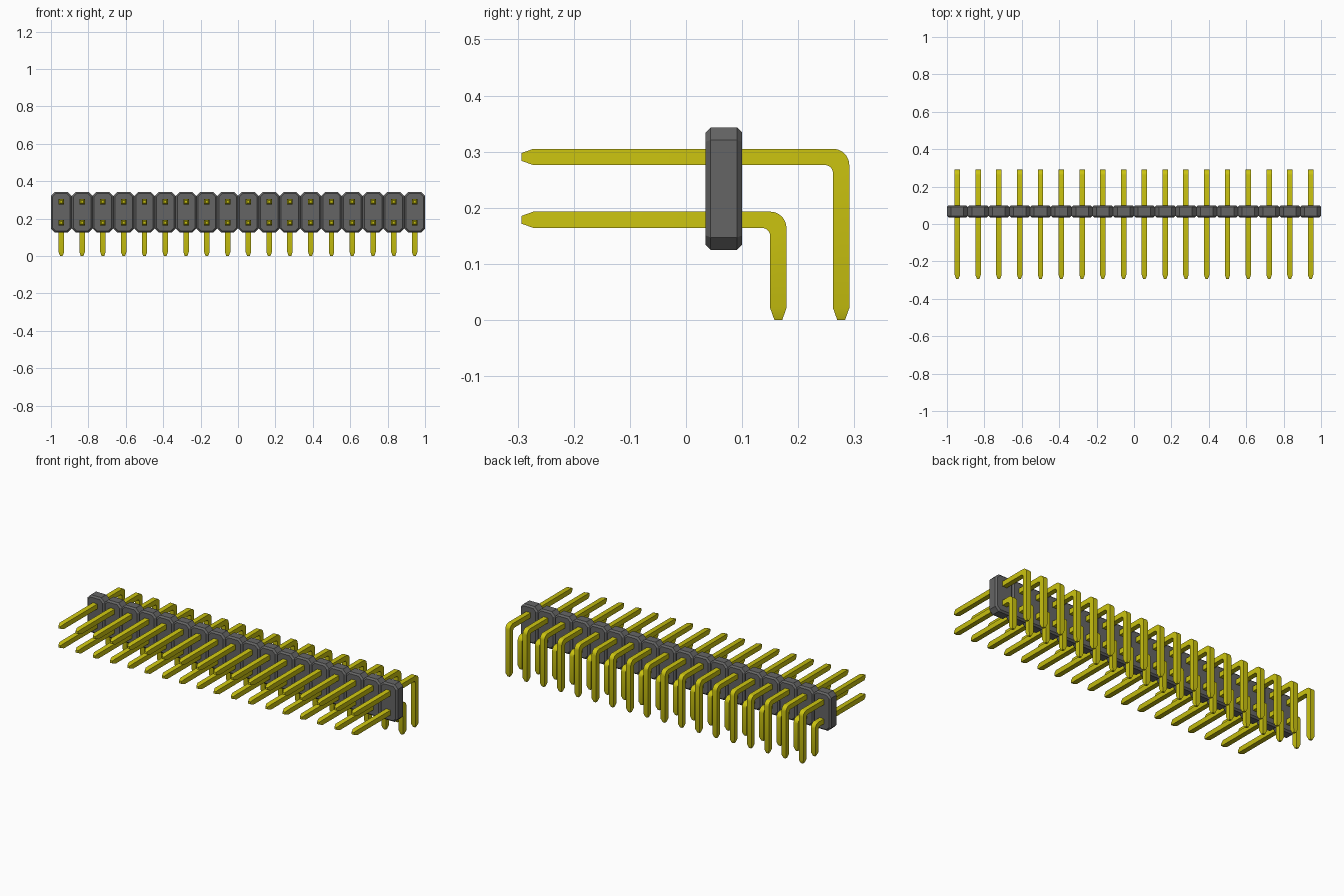
import bpy
import bmesh
from math import sin, cos, pi

cube = bpy.data.objects.get("Cube")
if cube:
    bpy.data.objects.remove(cube, do_unlink=True)

COUNT = 18
PITCH = 2 / COUNT
FIRST_X = -1 + PITCH / 2


def make_material(name, color):
    mat = bpy.data.materials.new(name)
    mat.use_nodes = True
    mat.diffuse_color = color
    bsdf = next(n for n in mat.node_tree.nodes if n.type == 'BSDF_PRINCIPLED')
    bsdf.inputs["Base Color"].default_value = color
    return mat


def loft(name, rings, mat):
    """Skin closed rings of points, cap both ends, repeat along x."""
    bm = bmesh.new()
    loops = [[bm.verts.new(p) for p in ring] for ring in rings]
    n = len(loops[0])
    for a, b in zip(loops, loops[1:]):
        for i in range(n):
            j = (i + 1) % n
            bm.faces.new((a[i], a[j], b[j], b[i]))
    bm.faces.new(loops[0])
    bm.faces.new(loops[-1])
    bmesh.ops.recalc_face_normals(bm, faces=bm.faces)
    mesh = bpy.data.meshes.new(name)
    bm.to_mesh(mesh)
    bm.free()
    mesh.materials.append(mat)
    obj = bpy.data.objects.new(name, mesh)
    obj.location.x = FIRST_X
    bpy.context.collection.objects.link(obj)
    array = obj.modifiers.new("repeat", 'ARRAY')
    array.count = COUNT
    array.use_relative_offset = False
    array.use_constant_offset = True
    array.constant_offset_displace = (PITCH, 0, 0)
    return obj


gold = make_material("pin yellow", (0.60, 0.55, 0.005, 1))
plastic = make_material("housing grey", (0.13, 0.13, 0.13, 1))


# Housing: chamfered octagonal blocks side by side
def octagon(y, inset):
    w, h = PITCH / 2 - inset, 0.109 - inset
    c = 0.022 - 0.6 * inset
    corner = [(w, h - c), (w - c, h)]
    quarter = corner + [(-x, z) for x, z in reversed(corner)]
    full = quarter + [(-x, -z) for x, z in quarter]
    return [(x, y, z + 0.234) for x, z in full]


EDGE = 0.009
loft("housing", [octagon(0.035, EDGE), octagon(0.035 + EDGE, 0),
                 octagon(0.1 - EDGE, 0), octagon(0.1, EDGE)], plastic)


# Right-angle pins with tapered tips
WIDTH = 0.029
TIP = 0.007
TAPER = 0.021
STEPS = 8


def section(outer, inner, half):
    return [(s * half, y, z) for s, (y, z) in
            ((-1, outer), (1, outer), (1, inner), (-1, inner))]


def make_pin(name, top, back):
    half = WIDTH / 2
    front = -0.293
    mid_z, mid_y = top - half, back - half
    low_z, in_y = top - WIDTH, back - WIDTH
    rings = [section((front, mid_z + TIP), (front, mid_z - TIP), TIP),
             section((front + TAPER, top), (front + TAPER, low_z), half)]
    # Bend: wide outer arc, tight inner arc
    r_out, r_in = WIDTH, half
    for i in range(STEPS + 1):
        a = pi / 2 * i / STEPS
        outer = (back - r_out + r_out * sin(a), top - r_out + r_out * cos(a))
        inner = (in_y - r_in + r_in * sin(a), low_z - r_in + r_in * cos(a))
        rings.append(section(outer, inner, half))
    rings += [section((back, TAPER), (in_y, TAPER), half),
              section((mid_y + TIP, 0), (mid_y - TIP, 0), TIP)]
    return loft(name, rings, gold)


pins = [make_pin("upper_pins", 0.305, 0.291),
        make_pin("lower_pins", 0.193, 0.179)]

# Smooth bends, crisp edges
bpy.ops.object.select_all(action='DESELECT')
for pin in pins:
    pin.select_set(True)
bpy.context.view_layer.objects.active = pins[0]
bpy.ops.object.shade_smooth_by_angle(angle=pi / 9)
